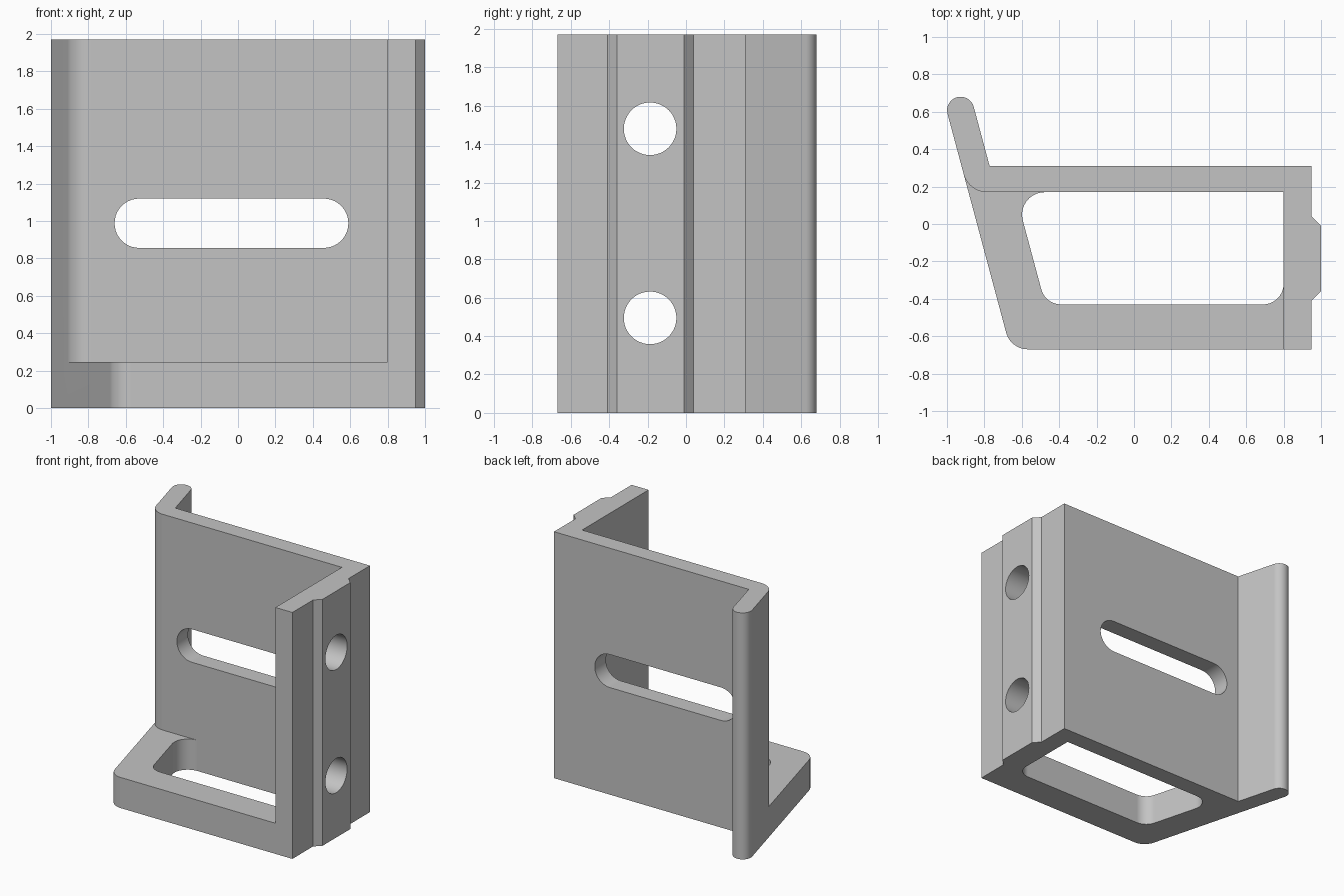
import bpy, bmesh, math
from mathutils import Vector, Matrix

cube = bpy.data.objects.get("Cube")
if cube:
    bpy.data.objects.remove(cube, do_unlink=True)

HEIGHT, BASE_H = 1.97, 0.245
SLANT = math.tan(math.radians(15))

grey = bpy.data.materials.new("plain_grey")
grey.use_nodes = True
grey.diffuse_color = (0.55, 0.55, 0.55, 1)
grey.node_tree.nodes["Principled BSDF"].inputs["Base Color"].default_value = grey.diffuse_color


def slant_x(y):
    """x of the slanted outer side at a given y"""
    return -0.997 - SLANT * (y - 0.589)


def arc(center, radius, start, end, steps):
    return [Vector((center[0] + radius * math.cos(a), center[1] + radius * math.sin(a)))
            for a in (math.radians(start + (end - start) * i / steps) for i in range(steps + 1))]


def fillet(prev, corner, nxt, radius, steps=10):
    """Rounded corner as a list of points"""
    p, c, n = Vector(prev), Vector(corner), Vector(nxt)
    u, v = (p - c).normalized(), (n - c).normalized()
    half = u.angle(v) / 2
    mid = c + (u + v).normalized() * radius / math.sin(half)
    a = c + u * radius / math.tan(half) - mid
    b = c + v * radius / math.tan(half) - mid
    sweep = a.angle_signed(b)
    return [mid + Matrix.Rotation(-sweep * i / steps, 2) @ a for i in range(steps + 1)]


def prism(name, points, low, high, axis="Z"):
    """Extrude a 2D outline along an axis"""
    place = {"Z": lambda p, d: (p[0], p[1], d),
             "Y": lambda p, d: (p[0], d, p[1]),
             "X": lambda p, d: (d, p[0], p[1])}[axis]
    bm = bmesh.new()
    face = bm.faces.new([bm.verts.new(place(p, low)) for p in points])
    ext = bmesh.ops.extrude_face_region(bm, geom=[face])
    shift = Vector(place((0, 0), high - low))
    bmesh.ops.translate(bm, vec=shift, verts=[g for g in ext["geom"] if isinstance(g, bmesh.types.BMVert)])
    bmesh.ops.recalc_face_normals(bm, faces=bm.faces)
    mesh = bpy.data.meshes.new(name)
    bm.to_mesh(mesh)
    bm.free()
    mesh.materials.append(grey)
    obj = bpy.data.objects.new(name, mesh)
    bpy.context.collection.objects.link(obj)
    return obj


def combine(target, tool, operation):
    """Apply a boolean and remove the tool"""
    bpy.context.view_layer.objects.active = target
    mod = target.modifiers.new("boolean", "BOOLEAN")
    mod.operation, mod.object, mod.solver = operation, tool, "EXACT"
    bpy.ops.object.modifier_apply(modifier=mod.name)
    bpy.data.objects.remove(tool, do_unlink=True)


# Upright walls: slanted lip, back plate and ridged side plate in one profile
lip_end = arc((-0.927, 0.608), 0.0725, 15, 195, 16)
inner_bend = fillet(lip_end[-1], (slant_x(0.17), 0.17), (0.8, 0.17), 0.13)
ridge = [(0.95, -0.41), (1, -0.36), (1, -0.01), (0.95, 0.04)]
walls = prism("bracket", [(0.95, 0.31), (-0.772, 0.31)] + lip_end + inner_bend
              + [(0.8, 0.17), (0.8, -0.67), (0.95, -0.67)] + ridge, 0, HEIGHT)

# Base with a large rounded window
root = inner_bend[0]
front_corner = (slant_x(-0.67), -0.67)
base = prism("base", [root] + fillet(root, front_corner, (0.88, -0.67), 0.12)
             + [(0.88, -0.67), (0.88, root[1])], 0, BASE_H)
back_left, front_left = (-0.635, 0.17), (-0.474, -0.43)
front_right, back_right = (0.8, -0.43), (0.8, 0.17)
window = prism("window_cutter", fillet(back_right, back_left, front_left, 0.12)
               + fillet(back_left, front_left, front_right, 0.11)
               + fillet(front_left, front_right, back_right, 0.11) + [back_right], -0.2, 0.5)
combine(base, window, "DIFFERENCE")
combine(walls, base, "UNION")

# Long slot through the back plate
slot = prism("slot_cutter", arc((0.458, 0.988), 0.132, -90, 90, 20)
             + arc((-0.528, 0.988), 0.132, 90, 270, 20), 0.05, 0.45, "Y")
combine(walls, slot, "DIFFERENCE")

# Two round holes through the side plate
for z in (0.495, 1.48):
    hole = prism("hole_cutter", arc((-0.187, z), 0.137, 0, 360, 48)[:-1], 0.6, 1.2, "X")
    combine(walls, hole, "DIFFERENCE")

# Smooth the rounds, keep the flats flat
bpy.ops.object.select_all(action="DESELECT")
walls.select_set(True)
bpy.context.view_layer.objects.active = walls
bpy.ops.object.shade_smooth_by_angle(angle=math.radians(25))
weighted = walls.modifiers.new("weighted_normals", "WEIGHTED_NORMAL")
weighted.keep_sharp = True
